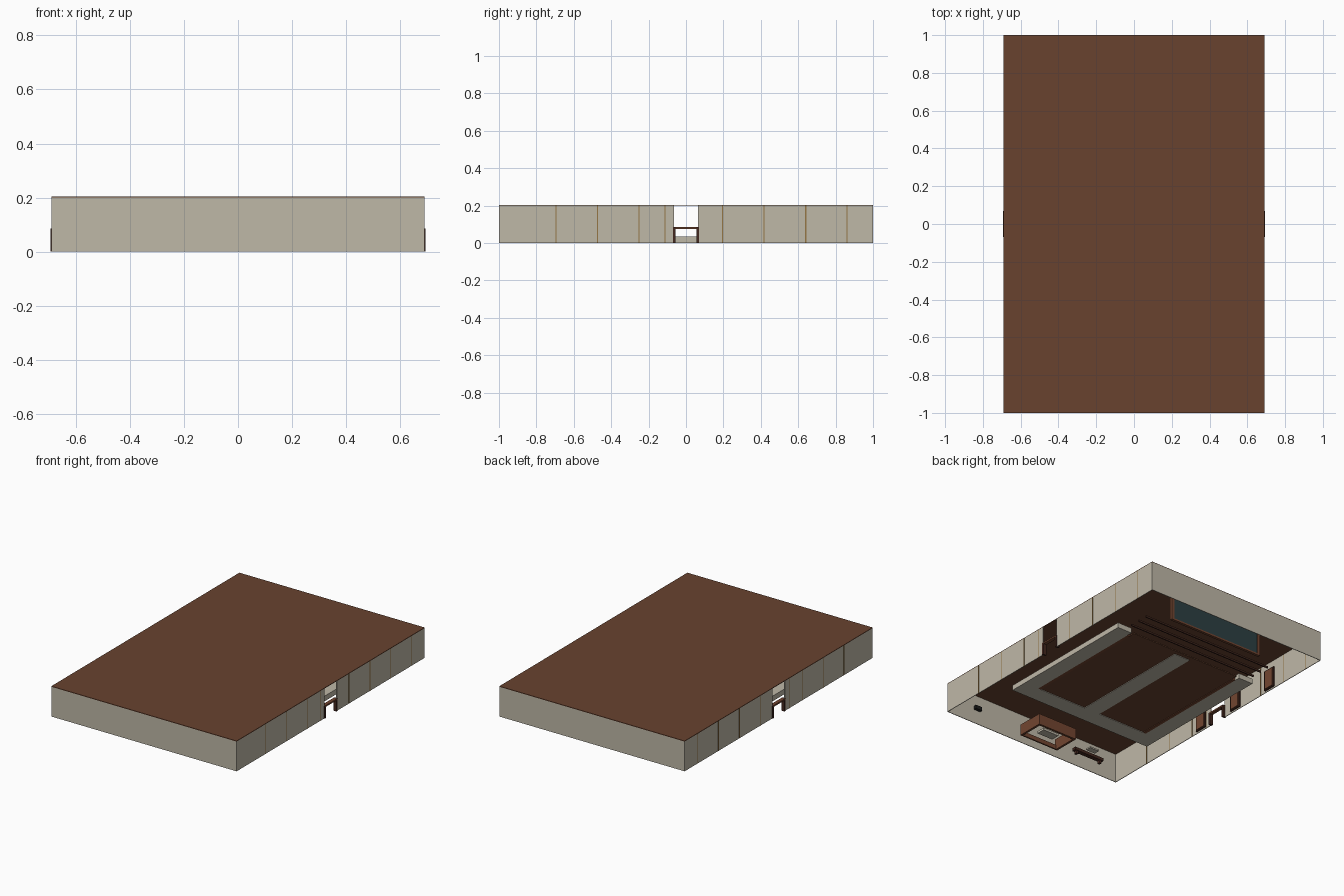
import bpy

if "Cube" in bpy.data.objects:
    bpy.data.objects.remove(bpy.data.objects["Cube"], do_unlink=True)


def material(name, r, g, b):
    m = bpy.data.materials.new(name)
    m.use_nodes = True
    m.diffuse_color = (r, g, b, 1)
    m.node_tree.nodes["Principled BSDF"].inputs["Base Color"].default_value = (r, g, b, 1)
    return m


PLASTER = material("warm plaster", 0.52, 0.48, 0.39)
ROOF = material("roof brown", 0.14, 0.055, 0.028)
WOOD = material("red brown wood", 0.17, 0.06, 0.03)
DARK = material("dark wood", 0.055, 0.02, 0.013)
GOLD = material("tan trim", 0.3, 0.18, 0.06)
GLASS = material("dark teal", 0.025, 0.05, 0.055)
BLACK = material("black metal", 0.012, 0.012, 0.012)


def box(name, x, y, z, mat):
    """Box from (low, high) ranges on each axis."""
    bpy.ops.mesh.primitive_cube_add(size=1, location=[sum(r) / 2 for r in (x, y, z)])
    o = bpy.context.object
    o.name = name
    o.scale = [abs(r[1] - r[0]) for r in (x, y, z)]
    bpy.ops.object.transform_apply(location=False, rotation=False, scale=True)
    o.data.materials.append(mat)
    return o


def sided(s, low, high):
    return tuple(sorted((s * low, s * high)))


W, H, T = 0.69, 0.2, 0.004

# Shell: roof, end walls, and side walls with a full-height gap
box("roof", (-W, W), (-1, 1), (H, H + 0.004), ROOF)
for s, end in ((-1, "front"), (1, "back")):
    box(end + "_wall", (-W, W), sided(s, 1 - T, 1), (0, H), PLASTER)
STRIPS = (-0.695, -0.473, -0.251, -0.112, 0.195, 0.417, 0.64, 0.86)
for s, side in ((-1, "right"), (1, "left")):
    for e, end in ((-1, "front"), (1, "back")):
        box(f"{side}_{end}_wall", sided(s, W - T, W), sided(e, 0.065, 1), (0, H), PLASTER)
    for y in STRIPS:
        box(side + "_wall_strip", sided(s, W - T - 0.001, W + 0.0008),
            (y - 0.003, y + 0.003), (0, H), GOLD)
    # Low entrance frame
    for e in (-1, 1):
        box(side + "_entrance_post", sided(s, W - 0.02, W + 0.004),
            sided(e, 0.057, 0.069), (0, 0.085), DARK)
    box(side + "_entrance_lintel", sided(s, W - 0.02, W + 0.004),
        (-0.069, 0.069), (0.075, 0.085), WOOD)
    # Framed panels along the inside
    for y in (-0.157, 0.177, 0.51):
        box(side + "_door_frame", sided(s, W - 0.014, W - T),
            (y - 0.045, y + 0.045), (0.01, 0.15), DARK)
        box(side + "_door_leaf", sided(s, W - 0.02, W - 0.01),
            (y - 0.036, y + 0.036), (0.016, 0.143), WOOD)

# Raised walkway in a U, with a centre runner
for s, side in ((-1, "right"), (1, "left")):
    box(side + "_walkway", sided(s, 0.44, 0.55), (-0.53, 0.5), (0, 0.035), PLASTER)
    box(side + "_walkway_edge", sided(s, 0.42, 0.44), (-0.41, 0.46), (0, 0.02), WOOD)
box("front_walkway", (-0.44, 0.44), (-0.53, -0.41), (0, 0.035), PLASTER)
box("inner_floor", (-0.42, 0.42), (-0.41, 0.5), (0.004, 0.012), ROOF)
box("centre_runner", (-0.06, 0.06), (-0.41, 0.47), (0, 0.006), PLASTER)

# Tall framed board near the back, with low rails before it
Y = 0.79
box("board", (-0.34, 0.34), (Y - 0.004, Y + 0.004), (0.012, 0.178), GLASS)
for s in (-1, 1):
    box("board_side_frame", sided(s, 0.34, 0.36), (Y - 0.009, Y + 0.009), (0, 0.19), WOOD)
for z in (0, 0.178):
    box("board_rail_frame", (-0.36, 0.36), (Y - 0.009, Y + 0.009), (z, z + 0.012), WOOD)
for y in (0.57, 0.64, 0.71):
    box("low_rail", (-0.5, 0.5), (y - 0.004, y + 0.004), (0, 0.012), DARK)

# Counter enclosure at the front end
Z = (0, 0.075)
box("counter_front", (-0.15, 0.15), (-0.76, -0.745), Z, WOOD)
for s in (-1, 1):
    box("counter_side", sided(s, 0.135, 0.15), (-0.93, -0.745), Z, WOOD)
box("counter_back", (-0.15, 0.15), (-0.93, -0.92), (0, 0.03), WOOD)
box("counter_seat", (-0.06, 0.06), (-0.87, -0.81), (0.02, 0.035), PLASTER)

# Side bench, its tray and a wall fixture
box("bench", (-0.48, -0.25), (-0.9, -0.87), (0.02, 0.04), DARK)
for x in (-0.46, -0.27):
    box("bench_leg", (x - 0.008, x + 0.008), (-0.895, -0.875), (0, 0.02), DARK)
box("bench_tray", (-0.4, -0.33), (-0.86, -0.82), (0.04, 0.05), PLASTER)
box("wall_fixture", (0.425, 0.475), (-0.996, -0.975), (0.095, 0.12), BLACK)
